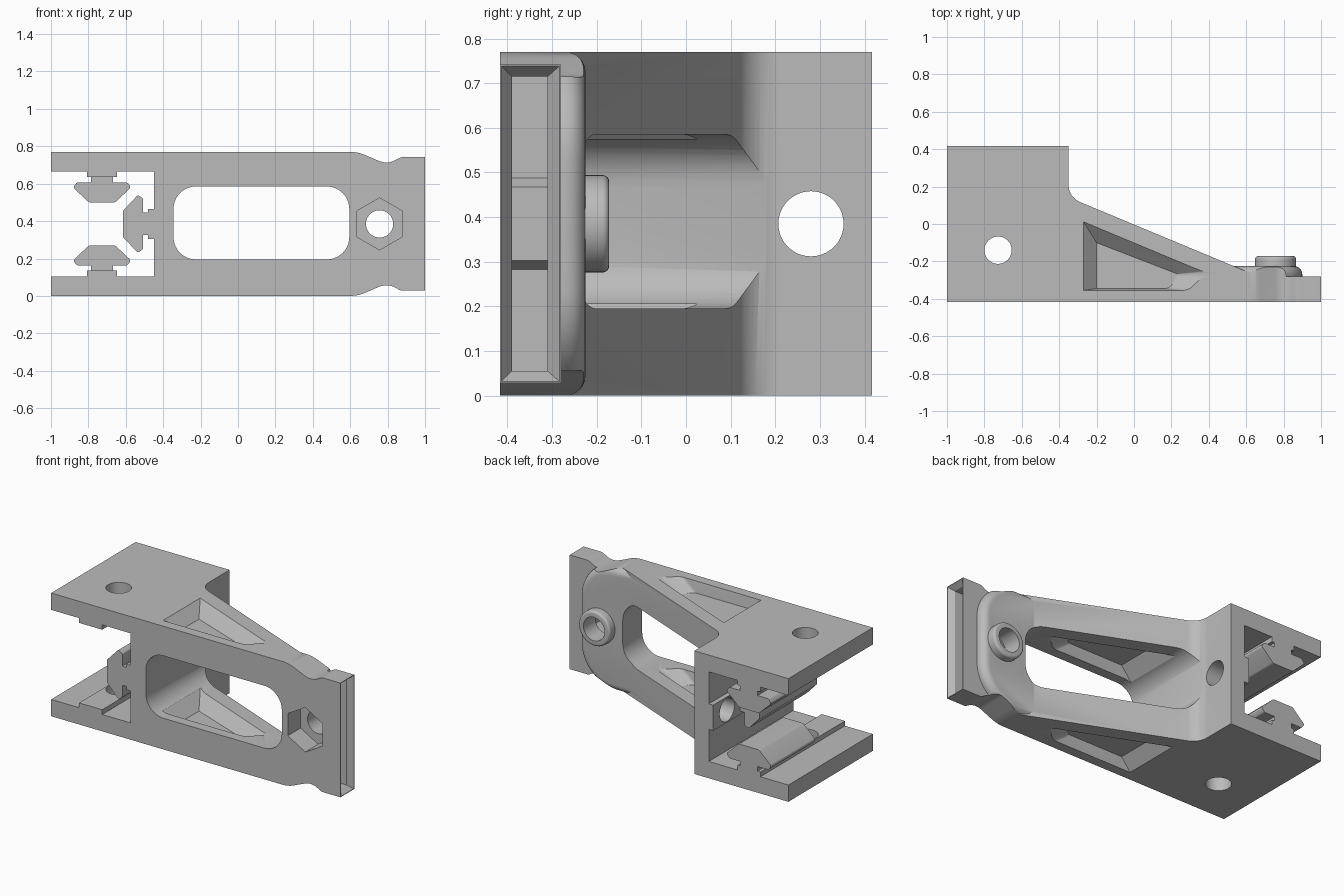
import bpy, bmesh, math
from mathutils import Vector

if "Cube" in bpy.data.objects:
    bpy.data.objects.remove(bpy.data.objects["Cube"], do_unlink=True)

grey = bpy.data.materials.new("light_grey")
grey.use_nodes = True
grey.diffuse_color = (0.5, 0.5, 0.5, 1)
grey.node_tree.nodes["Principled BSDF"].inputs["Base Color"].default_value = (0.5, 0.5, 0.5, 1)

FRONT, BACK, TOP = -0.417, 0.417, 0.77
MID = TOP / 2
PLACE = {
    "x": lambda a, b, t: (t, a, b),
    "y": lambda a, b, t: (a, t, b),
    "z": lambda a, b, t: (a, b, t),
}


def rounded(corners, steps=10):
    """Polygon from (a, b, radius) corners, each corner filleted."""
    out, n = [], len(corners)
    for i, c in enumerate(corners):
        p = Vector(c[:2])
        r = c[2] if len(c) > 2 else 0
        if not r:
            out.append(p)
            continue
        u = (Vector(corners[i - 1][:2]) - p).normalized()
        v = (Vector(corners[(i + 1) % n][:2]) - p).normalized()
        half = u.angle(v) / 2
        d = r / math.tan(half)
        centre = p + (u + v).normalized() * (r / math.sin(half))
        s, e = p + u * d - centre, p + v * d - centre
        sweep = s.angle_signed(e)
        for k in range(steps + 1):
            a = -sweep * k / steps
            out.append(centre + Vector((s.x * math.cos(a) - s.y * math.sin(a),
                                        s.x * math.sin(a) + s.y * math.cos(a))))
    return out


def circle(a, b, r, n=48, turn=0.0):
    return [Vector((a + r * math.cos(turn + math.tau * k / n),
                    b + r * math.sin(turn + math.tau * k / n))) for k in range(n)]


def loft(name, axis, start, end, t0, t1, bevel=0.0):
    """Solid between two matching outlines, optionally rounding the end cap."""
    bm = bmesh.new()
    low = [bm.verts.new(PLACE[axis](p[0], p[1], t0)) for p in start]
    high = [bm.verts.new(PLACE[axis](p[0], p[1], t1)) for p in end]
    n = len(low)
    bm.faces.new(low)
    cap = bm.faces.new(high)
    for i in range(n):
        j = (i + 1) % n
        bm.faces.new((low[i], low[j], high[j], high[i]))
    bmesh.ops.recalc_face_normals(bm, faces=bm.faces)
    if bevel:
        bmesh.ops.bevel(bm, geom=list(cap.edges), offset=bevel, segments=6,
                        profile=0.5, affect="EDGES")
    mesh = bpy.data.meshes.new(name)
    bm.to_mesh(mesh)
    bm.free()
    mesh.materials.append(grey)
    obj = bpy.data.objects.new(name, mesh)
    bpy.context.collection.objects.link(obj)
    return obj


def prism(name, axis, pts, t0, t1, bevel=0.0):
    return loft(name, axis, pts, pts, t0, t1, bevel)


def combine(target, tool, operation):
    mod = target.modifiers.new("bool", "BOOLEAN")
    mod.operation, mod.solver, mod.object = operation, "EXACT", tool
    bpy.context.view_layer.objects.active = target
    bpy.ops.object.modifier_apply(modifier=mod.name)
    bpy.data.objects.remove(tool, do_unlink=True)


def cut(target, tool):
    combine(target, tool, "DIFFERENCE")


def add(target, tool):
    combine(target, tool, "UNION")


# Clamp block, sloping arm and end tongue in plan
plan = rounded([(-1, FRONT), (1, FRONT), (1, -0.28), (0.665, -0.28, 0.1),
                (-0.35, 0.143, 0.1), (-0.35, BACK), (-1, BACK)])
bracket = prism("bracket", "z", plan, 0, TOP)

# Raised rounded pad behind the tongue
pad = rounded([(0.4, 0), (0.9, 0, 0.24), (0.9, TOP, 0.24), (0.4, TOP)], 16)
add(bracket, prism("pad", "y", pad, -0.4, -0.225, 0.045))

# Front outline with the necked end
lower = [(0.64, 0, 0.2), (0.8, 0.068, 0.1), (0.87, 0.028, 0.05), (1, 0.028)]
upper = [(x, TOP - z, *r) for x, z, *r in reversed(lower)]
combine(bracket, prism("outline", "y", rounded([(-1, 0)] + lower + upper + [(-1, TOP)]),
                       -0.6, 0.6), "INTERSECT")

# Window between the two arms
cut(bracket, prism("window", "y", rounded([(-0.345, 0.195, 0.12), (0.595, 0.195, 0.12),
                                           (0.595, 0.585, 0.12), (-0.345, 0.585, 0.12)]), -0.6, 0.6))

# Tapered triangular pockets on both faces of each arm
mouth = rounded([(-0.27, 0.012), (-0.27, -0.355), (0.29, -0.355, 0.08), (0.39, -0.262, 0.02)])
floor = rounded([(-0.2, -0.1), (-0.2, -0.345), (0.19, -0.345, 0.05), (0.24, -0.27, 0.01)])
for face, side in ((TOP, -1), (0.585, 1), (0.195, -1), (0, 1)):
    over = [m + (m - f) * 0.14 for m, f in zip(mouth, floor)]
    cut(bracket, loft("pocket", "z", over, floor, face - side * 0.01, face + side * 0.07))

# Channel through the clamp block
cut(bracket, prism("channel", "y", [(-1.2, 0.105), (-0.45, 0.105), (-0.45, 0.665), (-1.2, 0.665)],
                   -0.6, 0.6))


# Slot keys: a low rib with a tapered head, in (along, height) from the wall
def key(name, place, rib, head):
    rib_half, neck_half = 0.08, 0.06
    base = [(-rib_half, -0.02), (rib_half, -0.02), (rib_half, 0.03), (-rib_half, 0.03)]
    half = [(neck_half, -0.02), (neck_half, 0.058), (0.135, 0.058, 0.015),
            (0.155, 0.085, 0.012), (0.07, 0.165, 0.02)]
    shape = half + [(-a, *b) for a, *b in reversed(half)]
    for part, pts, span in (("rib", base, rib), ("head", rounded(shape, 4), head)):
        add(bracket, prism(name + part, "y", [place(p[0], p[1]) for p in pts], *span))


whole = (FRONT, BACK)
key("upper_", lambda a, h: (-0.727 + a, 0.665 - h), whole, (-0.02, BACK))
key("lower_", lambda a, h: (-0.727 + a, 0.105 + h), whole, (-0.02, BACK))
key("side_", lambda a, h: (-0.45 - h, MID + a), whole, (FRONT, 0.15))

# Screw holes in the clamp block
cut(bracket, prism("plate_hole", "z", circle(-0.727, -0.14, 0.073), -0.2, 1))
cut(bracket, prism("wall_hole", "x", circle(0.28, MID, 0.073), -0.64, 0))

# Boss on the pad, hex nut recess and bolt hole
add(bracket, prism("boss", "y", circle(0.757, MID, 0.109), -0.3, -0.172, 0.015))
cut(bracket, prism("bolt_hole", "y", circle(0.757, MID, 0.073), -0.6, 0))
cut(bracket, prism("nut_recess", "y", circle(0.757, MID, 0.139, 6, math.pi / 6), -0.6, -0.29))


# Flared end slot that wraps around the nut wall
def box(y0, y1, margin):
    return [(y0, margin), (y1, margin), (y1, TOP - margin), (y0, TOP - margin)]


slot = prism("slot", "x", box(-0.39, -0.31, 0.055), 0.865, 1.05)
cut(slot, prism("nut_wall", "y", circle(0.757, MID, 0.165, 6, math.pi / 6), -0.6, 0))
cut(bracket, slot)
cut(bracket, loft("slot_flare", "x", box(-0.389, -0.311, 0.056), box(-0.414, -0.283, 0.031), 0.965, 1.001))

# Smooth the rounded surfaces, keep machined edges crisp
bpy.ops.object.select_all(action="DESELECT")
bracket.select_set(True)
bpy.context.view_layer.objects.active = bracket
bpy.ops.object.shade_smooth_by_angle(angle=math.radians(30))
